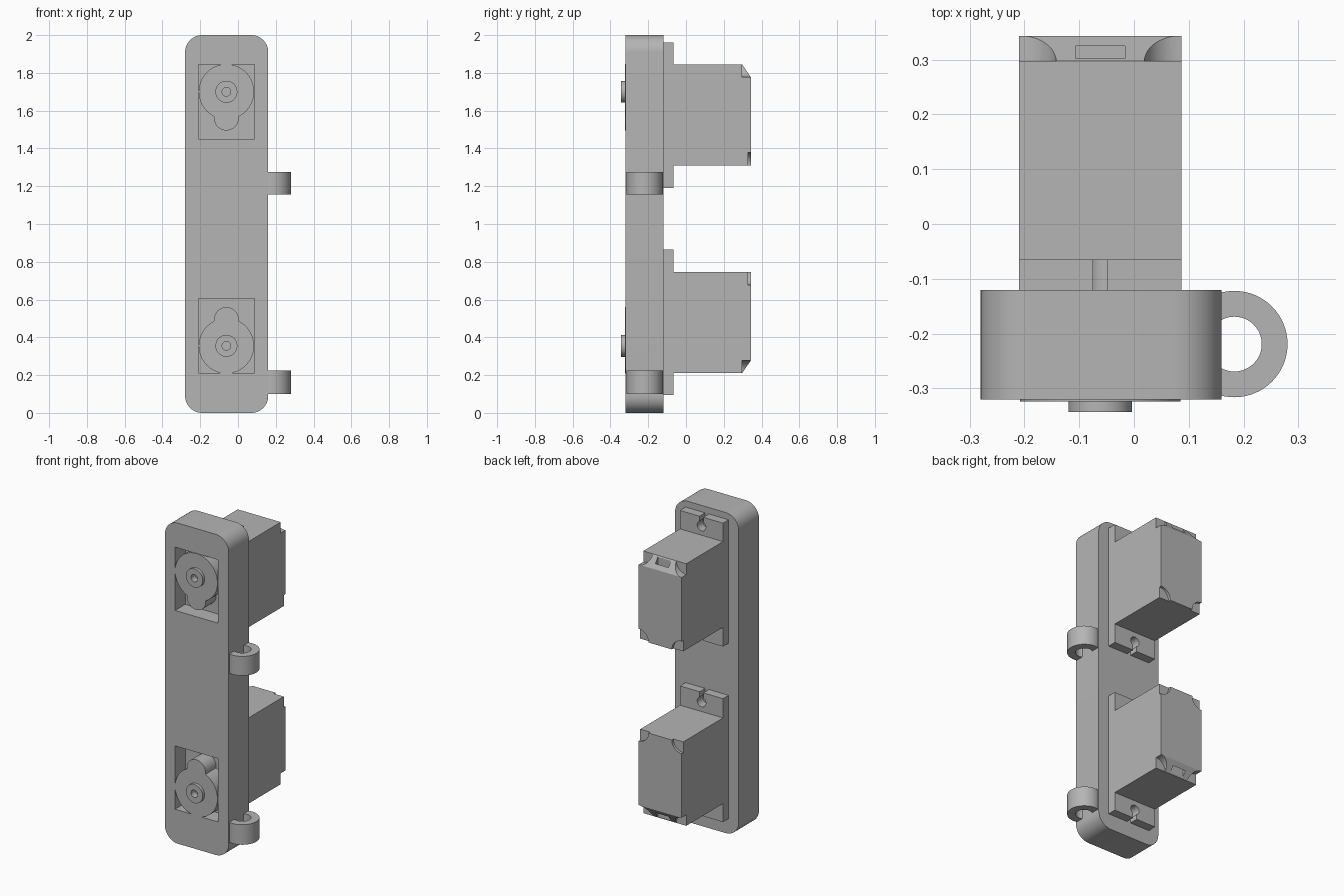
import bpy
import bmesh
from math import cos, sin, pi, radians
from mathutils import Matrix

cube = bpy.data.objects.get("Cube")
if cube:
    bpy.data.objects.remove(cube)

grey = bpy.data.materials.new("plain grey")
grey.use_nodes = True
GREY = (0.46, 0.46, 0.46, 1)
grey.diffuse_color = GREY
grey.node_tree.nodes["Principled BSDF"].inputs["Base Color"].default_value = GREY


def prism(name, outline, start, end, axis):
    """Extrude a 2D outline along an axis."""
    place = {"x": lambda u, v, w: (w, u, v),
             "y": lambda u, v, w: (u, w, v),
             "z": lambda u, v, w: (u, v, w)}[axis]
    bm = bmesh.new()
    rings = [[bm.verts.new(place(u, v, w)) for u, v in outline] for w in (start, end)]
    for ring in rings:
        bm.faces.new(ring)
    n = len(outline)
    for i in range(n):
        j = (i + 1) % n
        bm.faces.new((rings[0][i], rings[0][j], rings[1][j], rings[1][i]))
    bmesh.ops.recalc_face_normals(bm, faces=bm.faces)
    mesh = bpy.data.meshes.new(name)
    bm.to_mesh(mesh)
    bm.free()
    mesh.materials.append(grey)
    obj = bpy.data.objects.new(name, mesh)
    bpy.context.collection.objects.link(obj)
    return obj


def rect(u0, u1, v0, v1):
    return [(u0, v0), (u1, v0), (u1, v1), (u0, v1)]


def circle(u, v, r, n=48):
    return [(u + r * cos(2 * pi * i / n), v + r * sin(2 * pi * i / n)) for i in range(n)]


def rounded(u0, u1, v0, v1, r, n=12):
    corners = [(u1 - r, v1 - r), (u0 + r, v1 - r), (u0 + r, v0 + r), (u1 - r, v0 + r)]
    return [(cu + r * cos((k + i / n) * pi / 2), cv + r * sin((k + i / n) * pi / 2))
            for k, (cu, cv) in enumerate(corners) for i in range(n + 1)]


def combine(target, tool, operation="DIFFERENCE"):
    """Apply a boolean and remove the tool."""
    mod = target.modifiers.new("shape", "BOOLEAN")
    mod.operation = operation
    mod.solver = "EXACT"
    mod.object = tool
    bpy.context.view_layer.update()
    graph = bpy.context.evaluated_depsgraph_get()
    mesh = bpy.data.meshes.new_from_object(target.evaluated_get(graph))
    target.modifiers.clear()
    target.data = mesh
    bpy.data.objects.remove(tool)


def flip_z(z):
    return FLIP - z


FLIP = 2.055                 # upper and lower motors mirror about half this height
LEFT, RIGHT = -0.21, 0.087
MID = (LEFT + RIGHT) / 2
TOP, BOTTOM = 1.845, 1.31
BACK = 0.343
AXLE = 1.70

# Mounting plate with two windows
plate = prism("mounting_plate", rounded(-0.28, 0.16, 0, 2, 0.09), -0.32, -0.12, "y")
for low, high in ((1.45, TOP), (flip_z(TOP), flip_z(1.45))):
    combine(plate, prism("window_cutter", rect(LEFT, RIGHT, low, high), -0.4, -0.2, "y"))

# Motor body with a chamfered back edge
chamfer_y, chamfer_z = 0.297, 1.778
body = prism("upper_motor_body",
             [(-0.22, BOTTOM), (BACK, BOTTOM), (BACK, chamfer_z), (chamfer_y, TOP), (-0.22, TOP)],
             LEFT, RIGHT, "x")
# Round notches in the back corners, and the cable socket
for x in (LEFT, RIGHT):
    for z, depth in ((TOP, chamfer_y), (BOTTOM, 0.327)):
        combine(body, prism("notch_cutter", circle(x, z, 0.068), depth, 0.4, "y"))
combine(body, prism("socket_cutter", rect(MID - 0.045, MID + 0.045, 0.302, 0.325), 1.785, 1.9, "z"))

# Mounting ears with keyhole slots
ears = []
for name, low, high, edge in (("top_ear", TOP, 1.96, 1.96), ("bottom_ear", 1.19, BOTTOM, 1.19)):
    ear = prism("upper_motor_" + name, rect(LEFT, RIGHT, low, high), -0.12, -0.065, "y")
    centre = (low + high) / 2
    combine(ear, prism("hole_cutter", circle(MID, centre, 0.03, 32), -0.2, 0, "y"))
    slot = rect(MID - 0.013, MID + 0.013, min(centre, edge * 1.01), max(centre, edge * 1.01))
    if edge < centre:
        slot = rect(MID - 0.013, MID + 0.013, edge - 0.02, centre)
    combine(ear, prism("slot_cutter", slot, -0.2, 0, "y"))
    ears.append(ear)

# Gear housing, side lobe and output shaft
gears = prism("upper_motor_gear_housing", circle(MID, AXLE, 0.1465, 64), -0.324, -0.21, "y")
combine(gears, prism("lobe", circle(MID, 1.56, 0.065), -0.324, -0.21, "y"), "UNION")
combine(gears, prism("shaft", circle(MID, AXLE, 0.058), -BACK, -0.28, "y"), "UNION")
combine(gears, prism("shaft_cutter", circle(MID, AXLE, 0.023, 24), -0.4, -0.3, "y"))

# Mirrored lower motor
mirror = Matrix.Translation((0, 0, FLIP)) @ Matrix.Scale(-1, 4, (0, 0, 1))
for part in [body, gears] + ears:
    twin = part.copy()
    twin.data = part.data.copy()
    twin.data.transform(mirror)
    twin.data.flip_normals()
    twin.name = part.name.replace("upper", "lower")
    bpy.context.collection.objects.link(twin)

# Hinge rings on the side
for name, low, high in (("upper_ring", 1.155, 1.275), ("lower_ring", 0.1, 0.225)):
    ring = prism(name, circle(0.183, -0.219, 0.097, 64), low, high, "z")
    combine(ring, prism("ring_cutter", circle(0.183, -0.219, 0.05), low - 0.1, high + 0.1, "z"))

# Smooth the round surfaces, keep edges sharp
for obj in bpy.context.collection.objects:
    obj.select_set(obj.type == "MESH")
bpy.context.view_layer.objects.active = plate
bpy.ops.object.shade_smooth_by_angle(angle=radians(30))
